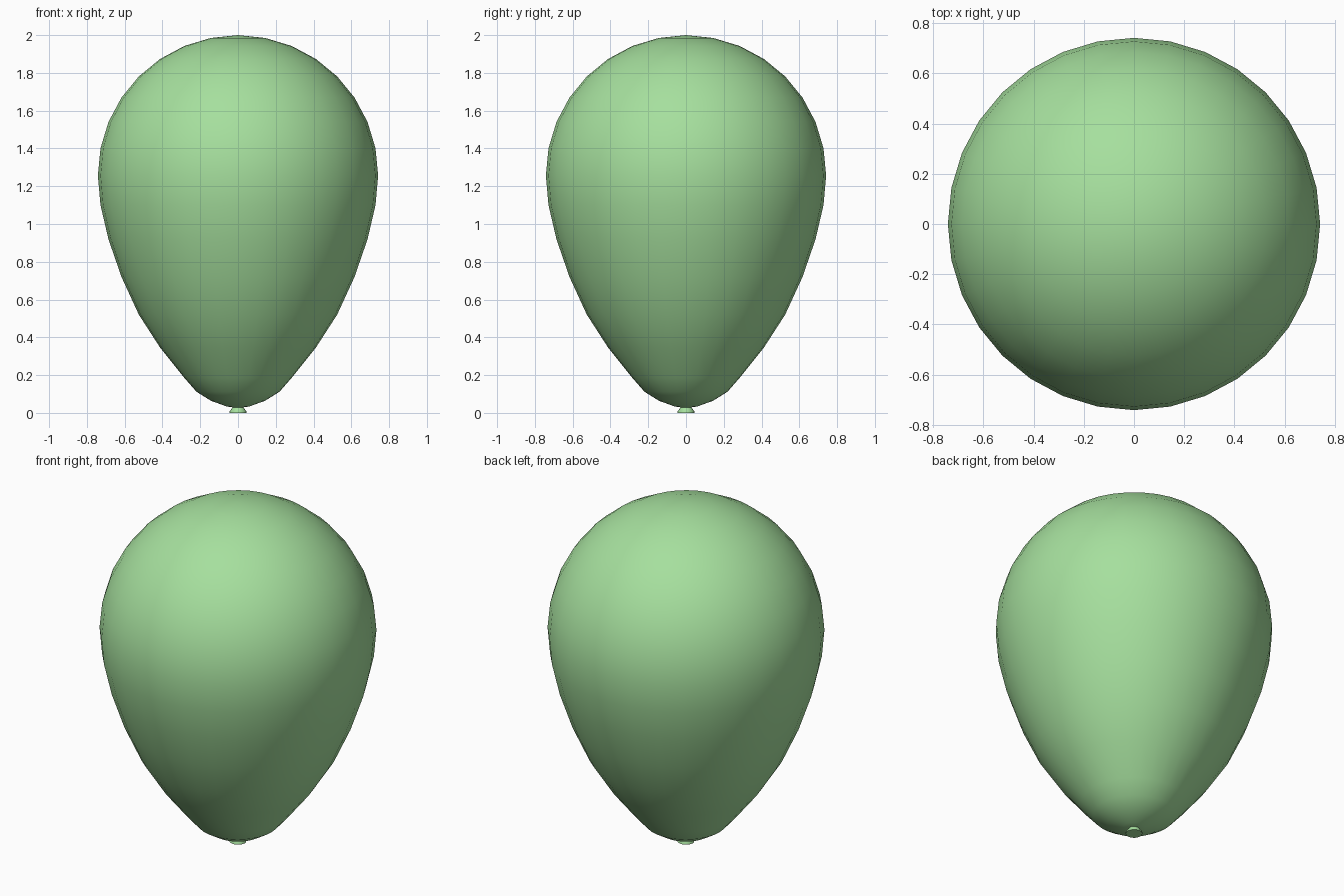
import bpy, bmesh, math

if "Cube" in bpy.data.objects:
    bpy.data.objects.remove(bpy.data.objects["Cube"])

mat = bpy.data.materials.new("green_rubber")
mat.diffuse_color = (0.38, 0.74, 0.34, 1)
mat.use_nodes = True
mat.node_tree.nodes["Principled BSDF"].inputs["Base Color"].default_value = mat.diffuse_color


def lathe(name, profile, sides, angle):
    """Revolve (radius, z) points about z; zero radius gives a pole."""
    bm = bmesh.new()
    rings = []
    for r, z in profile:
        n = 1 if r == 0 else sides
        rings.append([bm.verts.new((r * math.cos(2 * math.pi * i / sides),
                                    r * math.sin(2 * math.pi * i / sides), z))
                      for i in range(n)])
    for a, b in zip(rings, rings[1:]):
        for i in range(sides):
            j = (i + 1) % sides
            quad = [a[i % len(a)], a[j % len(a)], b[j % len(b)], b[i % len(b)]]
            bm.faces.new(list(dict.fromkeys(quad)))
    bmesh.ops.recalc_face_normals(bm, faces=bm.faces[:])
    mesh = bpy.data.meshes.new(name)
    bm.to_mesh(mesh)
    bm.free()
    mesh.materials.append(mat)
    obj = bpy.data.objects.new(name, mesh)
    bpy.context.collection.objects.link(obj)
    bpy.ops.object.select_all(action='DESELECT')
    bpy.context.view_layer.objects.active = obj
    obj.select_set(True)
    bpy.ops.object.shade_smooth_by_angle(angle=math.radians(angle))
    return obj


# Balloon body: round upper half, tapering lower half
R, C = 0.742, 1.257
upper = [(R * math.sin(k * math.pi / 16), C + R * math.cos(k * math.pi / 16))
         for k in range(1, 9)]
lower = [(0.728, 1.10), (0.686, 0.92), (0.617, 0.72), (0.525, 0.52),
         (0.412, 0.345), (0.284, 0.185), (0.22, 0.112), (0.143, 0.064),
         (0.06, 0.034), (0, 0.025)]
lathe("balloon_body", [(0, 2.0)] + upper + lower, 32, 60)

# Flared knot under the balloon
lathe("knot", [(0, 0.04), (0.02, 0.04), (0.029, 0.028), (0.045, 0.008),
               (0.045, 0), (0, 0)], 16, 40)
